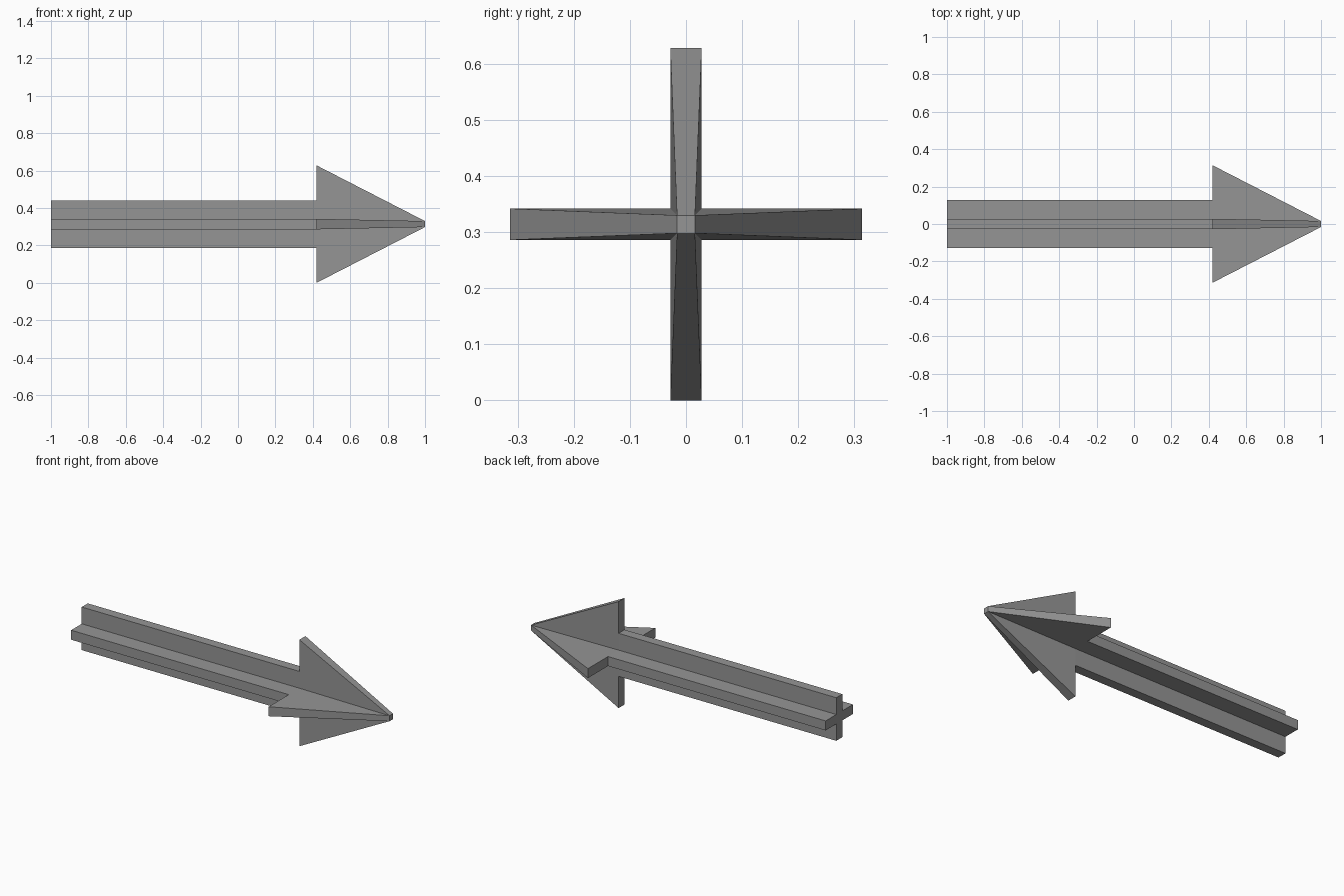
import bpy, bmesh

cube = bpy.data.objects.get("Cube")
if cube:
    bpy.data.objects.remove(cube, do_unlink=True)

# Plain grey finish
grey = bpy.data.materials.new("plain_grey")
grey.use_nodes = True
colour = (0.3, 0.3, 0.3, 1)
grey.diffuse_color = colour
grey.node_tree.nodes["Principled BSDF"].inputs["Base Color"].default_value = colour

CENTRE_Z = 0.314


def cross_section(bm, x, span, half):
    """Ring of twelve points around a plus shape facing along x."""
    ring = []
    y_dir, z_dir = (1, 0), (0, 1)
    for _ in range(4):
        for a, b in ((span, -half), (span, half), (half, half)):
            y = a * y_dir[0] + b * z_dir[0]
            z = a * y_dir[1] + b * z_dir[1]
            ring.append(bm.verts.new((x, y, z + CENTRE_Z)))
        y_dir, z_dir = z_dir, (-y_dir[0], -y_dir[1])
    return ring


# Tail, shaft end, barb base, blunt square tip: x, span, half thickness
stations = [(-1, 0.127, 0.028), (0.42, 0.127, 0.028),
            (0.42, 0.314, 0.028), (1, 0.016, 0.016)]

bm = bmesh.new()
rings = [cross_section(bm, *s) for s in stations]
for first, second in zip(rings, rings[1:]):
    for i in range(12):
        j = (i + 1) % 12
        bm.faces.new((first[i], first[j], second[j], second[i]))

# End caps: the tail is a centre square with four arms, the tip a square
tail = rings[0]
bm.faces.new([tail[i] for i in (2, 5, 8, 11)])
for k in range(0, 12, 3):
    bm.faces.new((tail[k - 1], tail[k], tail[k + 1], tail[k + 2]))
bm.faces.new([rings[-1][i] for i in (2, 5, 8, 11)])

# Merge the corners that meet at the tip and drop the collapsed faces
bmesh.ops.remove_doubles(bm, verts=bm.verts, dist=0.0001)
flat = [f for f in bm.faces if f.calc_area() < 0.000001]
bmesh.ops.delete(bm, geom=flat, context="FACES")
bmesh.ops.recalc_face_normals(bm, faces=bm.faces)

mesh = bpy.data.meshes.new("arrow")
bm.to_mesh(mesh)
bm.free()
mesh.materials.append(grey)
arrow = bpy.data.objects.new("arrow", mesh)
bpy.context.collection.objects.link(arrow)
